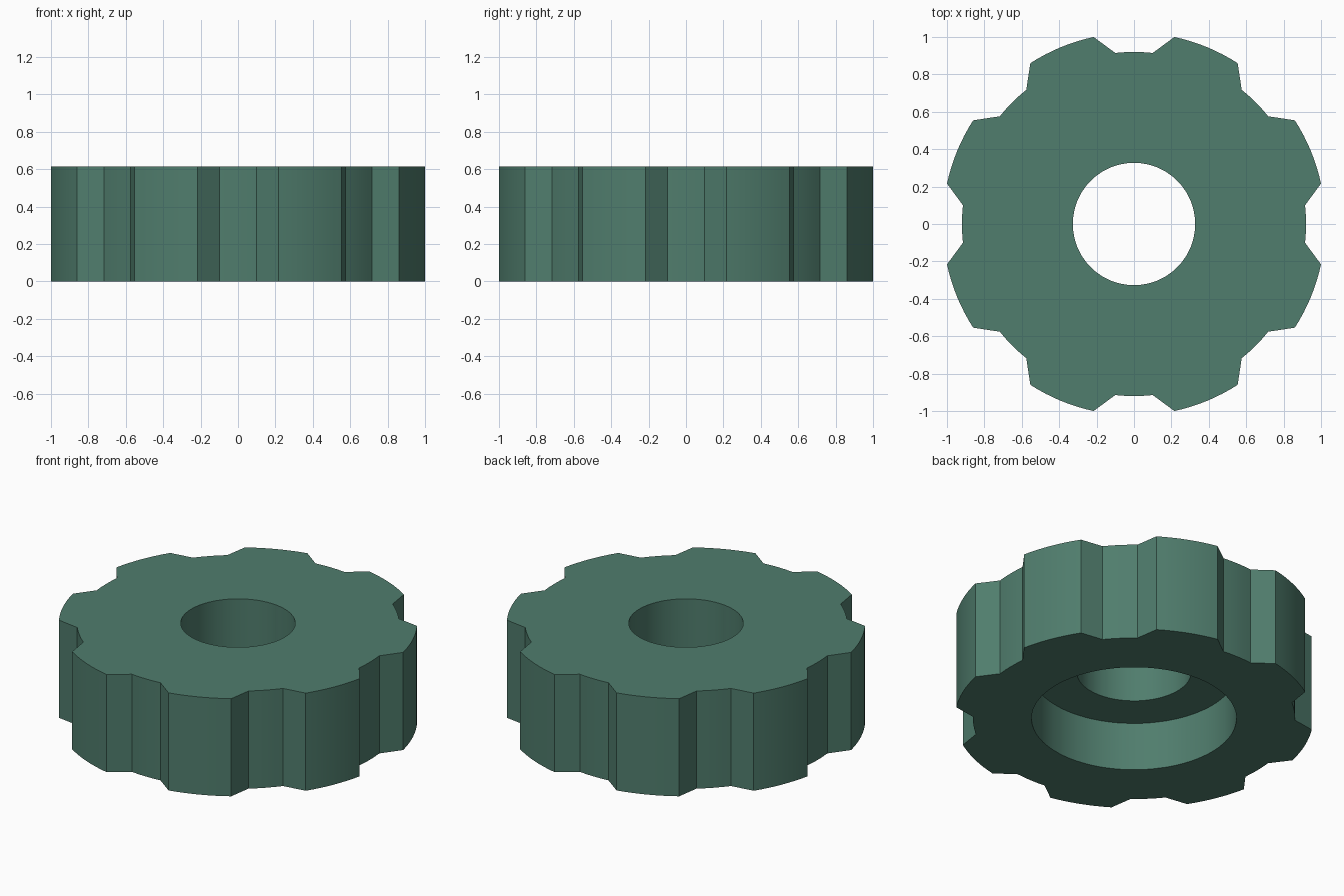
import bpy, bmesh, math

if "Cube" in bpy.data.objects:
    bpy.data.objects.remove(bpy.data.objects["Cube"])

TEETH = 8
HEIGHT, LEDGE = 0.615, 0.305
R_TIP, R_ROOT = 1.023, 0.92        # tooth and notch radii
R_HOLE, R_BORE = 0.327, 0.585      # through hole and lower counterbore

# Outline samples for one sector: notch floor arc, then tooth arc
sector = [(-6.25 + 12.5 * i / 4, R_ROOT) for i in range(5)]
sector += [(12.2 + 20.6 * i / 8, R_TIP) for i in range(9)]
outline = [(math.radians(a + 360 / TEETH * k), r)
           for k in range(TEETH) for a, r in sector]

# Cross-section swept around the axis (None follows the toothed outline)
section = [(R_HOLE, HEIGHT), (R_HOLE, LEDGE), (R_BORE, LEDGE),
           (R_BORE, 0), (None, 0), (None, HEIGHT)]

bm = bmesh.new()
rings = []
for radius, z in section:
    rings.append([bm.verts.new(((radius or r) * math.cos(a),
                                (radius or r) * math.sin(a), z))
                  for a, r in outline])
n = len(outline)
for k, ring in enumerate(rings):
    nxt = rings[(k + 1) % len(rings)]
    for i in range(n):
        j = (i + 1) % n
        bm.faces.new((ring[i], ring[j], nxt[j], nxt[i]))
bmesh.ops.recalc_face_normals(bm, faces=bm.faces)

mesh = bpy.data.meshes.new("notched_knob")
bm.to_mesh(mesh)
bm.free()

# Single green finish
green = bpy.data.materials.new("muted_green")
green.diffuse_color = (0.08, 0.205, 0.153, 1)
green.use_nodes = True
green.node_tree.nodes["Principled BSDF"].inputs["Base Color"].default_value = green.diffuse_color
mesh.materials.append(green)

knob = bpy.data.objects.new("notched_knob", mesh)
bpy.context.collection.objects.link(knob)
bpy.context.view_layer.objects.active = knob
knob.select_set(True)
bpy.ops.object.shade_smooth_by_angle(angle=math.radians(20))
